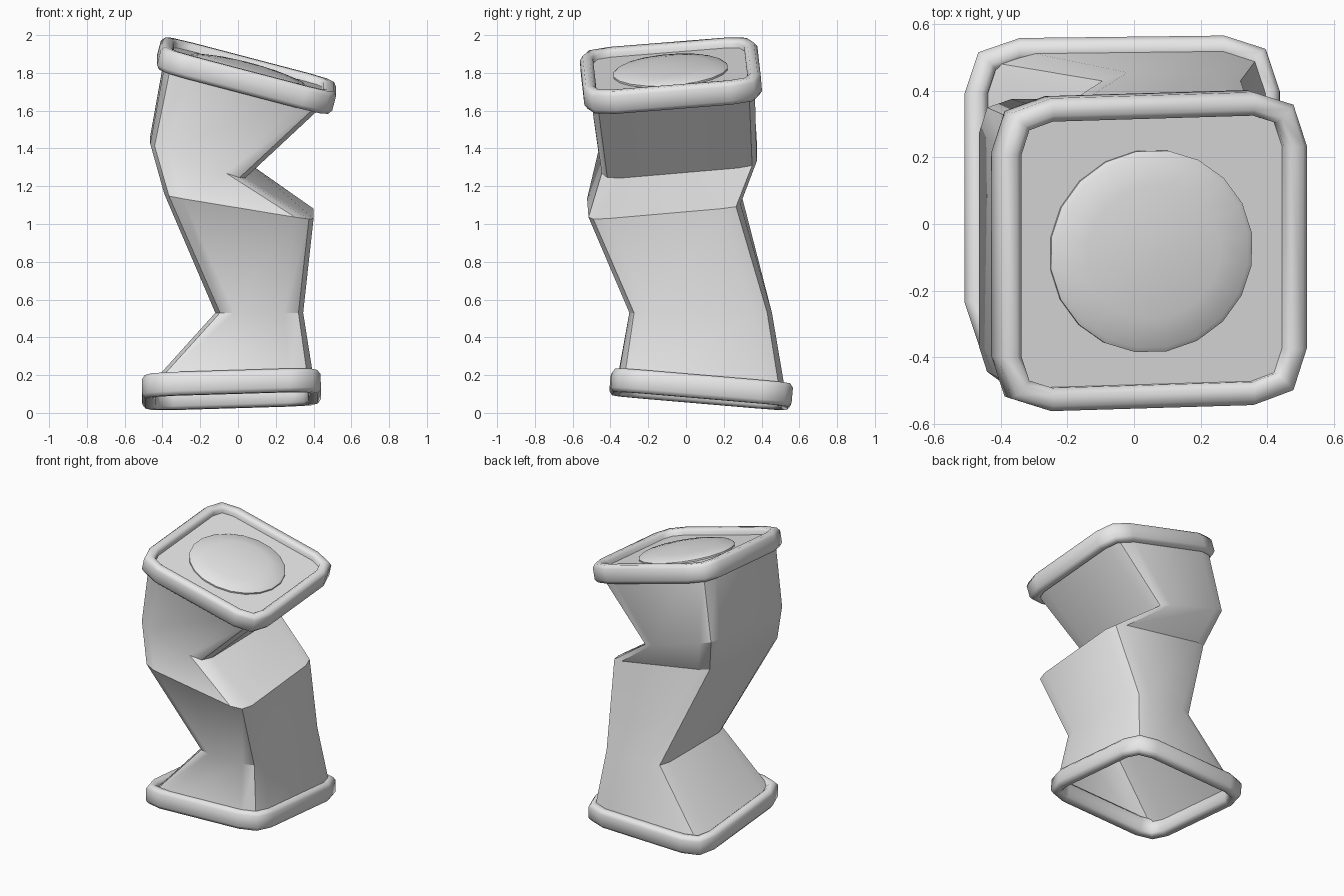
import bpy, bmesh, math
from mathutils import Vector

cube = bpy.data.objects.get("Cube")
if cube:
    bpy.data.objects.remove(cube)

grey = bpy.data.materials.new("light_grey")
grey.use_nodes = True
grey.diffuse_color = (0.8, 0.8, 0.8, 1)
grey.node_tree.nodes["Principled BSDF"].inputs["Base Color"].default_value = (0.8, 0.8, 0.8, 1)


def rounded(corners, radius, steps=2):
    """Four corner points to a loop with rounded corners."""
    loop = []
    for i, c in enumerate(corners):
        a = c + (corners[i - 1] - c).normalized() * radius
        b = c + (corners[(i + 1) % 4] - c).normalized() * radius
        for k in range(steps + 1):
            t = k / steps
            loop.append(a * (1 - t) ** 2 + c * 2 * t * (1 - t) + b * t * t)
    return loop


def loft(name, loops, closed=False, cap=False, angle=35):
    """Skin a list of equal loops with quads."""
    bm = bmesh.new()
    rows = [[bm.verts.new(p) for p in loop] for loop in loops]
    n = len(rows[0])
    pairs = list(zip(rows, rows[1:])) + ([(rows[-1], rows[0])] if closed else [])
    for low, high in pairs:
        for i in range(n):
            j = (i + 1) % n
            bm.faces.new((low[i], low[j], high[j], high[i]))
    if cap:
        bm.faces.new(rows[-1])
    mesh = bpy.data.meshes.new(name)
    if closed:
        bmesh.ops.recalc_face_normals(bm, faces=bm.faces)
    bm.to_mesh(mesh)
    bm.free()
    mesh.materials.append(grey)
    obj = bpy.data.objects.new(name, mesh)
    bpy.context.collection.objects.link(obj)
    bpy.ops.object.select_all(action='DESELECT')
    obj.select_set(True)
    bpy.context.view_layer.objects.active = obj
    bpy.ops.object.shade_smooth_by_angle(angle=math.radians(angle))
    return obj


class Plane:
    """A tilted working plane for an end of the column."""
    def __init__(self, centre, slope_x, slope_y, twist):
        self.o = Vector(centre)
        self.x = Vector((1, twist, slope_x))
        self.y = Vector((0, 1, slope_y))
        self.n = self.x.cross(self.y).normalized()

    def at(self, x, y, h=0):
        return self.o + self.x * x + self.y * y + self.n * h

    def square(self, hx, hy, h=0):
        return [self.at(sx * hx, sy * hy, h)
                for sx, sy in ((-1, -1), (1, -1), (1, 1), (-1, 1))]


base = Plane((-0.035, 0.08, 0.125), 0.03, -0.085, 0.012)
top = Plane((0.045, -0.08, 1.785), -0.262, 0.08, 0.03)

# Rounded rims around both open ends
section = [(0.036, -0.04), (0.036, 0.04), (0.02, 0.062), (-0.016, 0.062),
           (-0.034, 0.045), (-0.034, -0.045), (-0.016, -0.062), (0.02, -0.062)]
for name, plane, half in (("base_rim", base, 0.437), ("top_rim", top, 0.428)):
    loft(name, [rounded(plane.square(half + d, half + 0.006 + d, h), 0.13 + d)
                for d, h in section], closed=True, angle=60)

# Bent column: corners run front left-of-view, front right, back right, back left
bends = [
    ((-0.12, -0.30, 0.53), (0.345, -0.30, 0.53), (0.345, 0.455, 0.53), (-0.12, 0.455, 0.53)),
    ((-0.39, -0.525, 1.15), (0.40, -0.515, 1.02), (0.40, 0.29, 1.09), (-0.39, 0.28, 1.22)),
    ((-0.465, -0.47, 1.42), (0.03, -0.44, 1.235), (0.10, 0.375, 1.305), (-0.465, 0.375, 1.47)),
]
loops = [rounded(base.square(0.438, 0.445), 0.13)]
loops += [rounded([Vector(p) for p in bend], 0.1) for bend in bends]
loops += [rounded(top.square(0.428, 0.434), 0.13)]
loft("column", loops, angle=32)

# Recessed plate closing the top
loft("top_plate", [rounded(top.square(0.42, 0.425, h), 0.12) for h in (0.0, 0.02)], cap=True)


# Low domed disc on the plate
def circle(radius, h):
    return [top.at(radius * math.cos(a), radius * math.sin(a), h)
            for a in (math.tau * i / 20 + 0.15 for i in range(20))]


loft("top_disc", [circle(0.305, 0.015), circle(0.305, 0.03), circle(0.29, 0.04),
                  circle(0.2, 0.055), circle(0.1, 0.064), circle(0.02, 0.067)],
     cap=True, angle=50)
